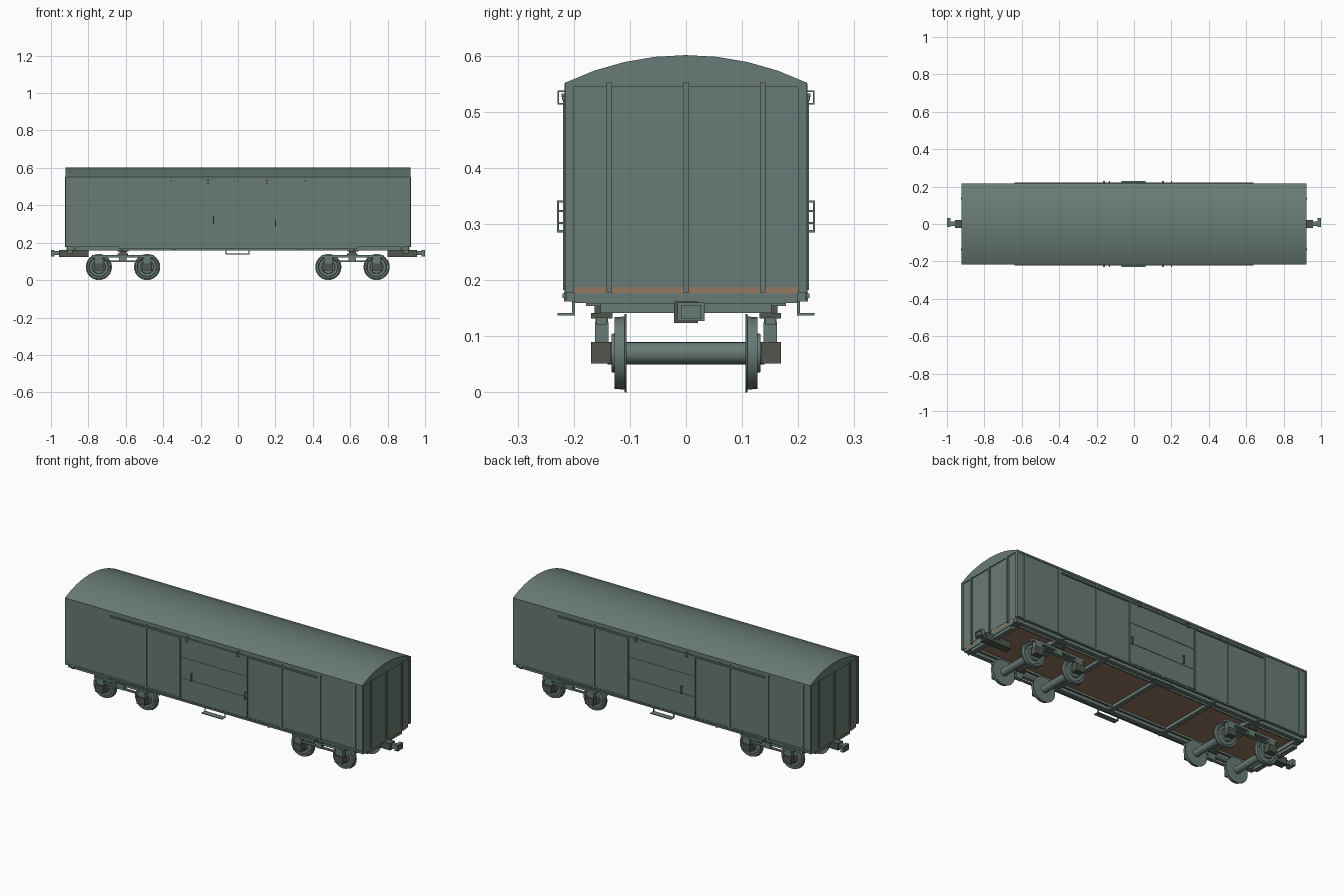
import bpy, bmesh, math
from mathutils import Vector


def material(name, rgb):
    m = bpy.data.materials.new(name)
    m.diffuse_color = (*rgb, 1)
    return m


BODY = material("grey green paint", (0.140, 0.198, 0.181))
DARK = material("dark iron", (0.082, 0.094, 0.075))
WOOD = material("brown floor wood", (0.30, 0.19, 0.115))


def finish(name, bm, mat, smooth=False):
    bmesh.ops.recalc_face_normals(bm, faces=bm.faces[:])
    me = bpy.data.meshes.new(name)
    bm.to_mesh(me)
    bm.free()
    me.materials.append(mat)
    ob = bpy.data.objects.new(name, me)
    bpy.context.collection.objects.link(ob)
    if smooth:
        bpy.ops.object.select_all(action='DESELECT')
        ob.select_set(True)
        bpy.context.view_layer.objects.active = ob
        bpy.ops.object.shade_smooth_by_angle(angle=math.radians(30))
    return ob


def add_box(bm, x0, x1, y0, y1, z0, z1):
    vs = bmesh.ops.create_cube(bm, size=1)["verts"]
    for v in vs:
        v.co = Vector(((x0 + x1) / 2 + v.co.x * (x1 - x0),
                       (y0 + y1) / 2 + v.co.y * (y1 - y0),
                       (z0 + z1) / 2 + v.co.z * (z1 - z0)))


def boxes(name, mat, items, mx=False, my=False):
    """Boxes as (x0,x1,y0,y1,z0,z1), optionally repeated across x and y."""
    bm = bmesh.new()
    for x0, x1, y0, y1, z0, z1 in items:
        for sx in ((1, -1) if mx else (1,)):
            for sy in ((1, -1) if my else (1,)):
                xs, ys = sorted((sx * x0, sx * x1)), sorted((sy * y0, sy * y1))
                add_box(bm, *xs, *ys, z0, z1)
    return finish(name, bm, mat)


def extrude_x(name, mat, profile, x0, x1, smooth=False):
    bm = bmesh.new()
    f = bm.faces.new([bm.verts.new((x0, y, z)) for y, z in profile])
    r = bmesh.ops.extrude_face_region(bm, geom=[f])
    bmesh.ops.translate(bm, vec=(x1 - x0, 0, 0),
                        verts=[v for v in r["geom"] if isinstance(v, bmesh.types.BMVert)])
    return finish(name, bm, mat, smooth)


def lathe_y(bm, cx, cz, rings, n=24):
    """Closed turned shape around the y axis; rings are (y, radius)."""
    loops = [[bm.verts.new((cx + r * math.cos(2 * math.pi * i / n), y,
                            cz + r * math.sin(2 * math.pi * i / n))) for i in range(n)]
             for y, r in rings]
    for a, b in zip(loops, loops[1:]):
        for i in range(n):
            j = (i + 1) % n
            bm.faces.new((a[i], a[j], b[j], b[i]))
    bm.faces.new(loops[0])
    bm.faces.new(loops[-1][::-1])


# Roof: shallow arch in eight strips
R = (0.215 ** 2 + 0.049 ** 2) / (2 * 0.049)
half = math.asin(0.215 / R)
arch = [(R * math.sin(half * k / 4), 0.601 - R + R * math.cos(half * k / 4))
        for k in range(-4, 5)]
extrude_x("arched_roof", BODY, arch + [(0.215, 0.545), (-0.215, 0.545)], -0.922, 0.922, True)

# Walls, corner posts and floor
boxes("side_walls", BODY, [(-0.92, 0.92, 0.200, 0.213, 0.178, 0.55)], my=True)
boxes("end_walls", BODY, [(0.905, 0.917, -0.205, 0.205, 0.187, 0.55)], mx=True)
boxes("corner_posts", BODY, [(0.910, 0.922, 0.200, 0.216, 0.178, 0.552),
                             (0.870, 0.880, 0.212, 0.216, 0.165, 0.55)], True, True)
boxes("floor", WOOD, [(-0.916, 0.916, -0.2, 0.2, 0.177, 0.187)])

# Ribs on the ends and sides
boxes("end_ribs", BODY, [(0.915, 0.925, y - 0.005, y + 0.005, 0.178, 0.552)
                         for y in (-0.137, 0, 0.137)], mx=True)
boxes("side_ribs", BODY, [(x - 0.004, x + 0.004, 0.212, 0.2165, 0.178, 0.55)
                          for x in (0.42, 0.66)], True, True)
boxes("wall_rims", BODY, [(-0.92, 0.92, 0.212, 0.216, 0.542, 0.552),
                          (-0.92, 0.92, 0.212, 0.215, 0.178, 0.186)], my=True)

# Sliding doors with frames and battens
boxes("side_doors", BODY, [(-0.21, 0.21, 0.212, 0.2165, 0.182, 0.52)], my=True)
frame = [(x - 0.004, x + 0.004, 0.216, 0.2195, 0.182, 0.52) for x in (-0.206, 0.206)]
frame += [(-0.21, 0.21, 0.216, 0.2185, z - 0.003, z + 0.003) for z in (0.295, 0.41)]
boxes("door_frames", BODY, frame, my=True)

# Door rails and their brackets
boxes("door_rails", BODY, [(-0.64, 0.64, 0.212, 0.221, 0.520, 0.528),
                           (-0.64, 0.64, 0.212, 0.220, 0.168, 0.176)], my=True)
hang = []
for x in (-0.16, 0.155):
    hang += [(x - 0.005, x + 0.005, 0.226, 0.229, 0.513, 0.538),
             (x - 0.005, x + 0.005, 0.213, 0.229, 0.535, 0.538),
             (x - 0.005, x + 0.005, 0.218, 0.229, 0.513, 0.516)]
hang += [(x - 0.004, x + 0.004, 0.212, 0.222, 0.526, 0.533) for x in (-0.36, 0, 0.36)]
boxes("door_hangers", BODY, hang, my=True)

# Door handles
hand = []
for x in (-0.13, 0.2):
    z0, z1 = (0.30, 0.342) if x < 0 else (0.285, 0.325)
    hand += [(x - 0.003, x + 0.003, 0.226, 0.230, z0, z1),
             (x - 0.003, x + 0.003, 0.214, 0.230, z0, z0 + 0.004),
             (x - 0.003, x + 0.003, 0.214, 0.230, z1 - 0.004, z1)]
boxes("door_handles", BODY, hand, my=True)

# Underframe: long sills, cross beams, end beams
boxes("long_sills", BODY, [(-0.915, 0.915, 0.176, 0.199, 0.159, 0.178),
                           (-0.87, 0.87, 0.150, 0.156, 0.165, 0.178)], my=True)
boxes("cross_beams", BODY, [(x - 0.012, x + 0.012, -0.18, 0.18, 0.160, 0.178)
                            for x in (-0.34, 0, 0.34)])
boxes("bolsters", BODY, [(0.585, 0.645, -0.178, 0.178, 0.154, 0.178)], mx=True)
boxes("end_beams", BODY, [(0.885, 0.912, -0.152, 0.152, 0.141, 0.160),
                          (0.880, 0.916, -0.178, 0.178, 0.157, 0.177)], mx=True)
boxes("sill_brackets", BODY, [(x - 0.006, x + 0.006, 0.198, 0.217, 0.162, 0.178)
                              for x in (0.34, 0.62)], True, True)

# Steps hung below the doors
boxes("door_steps", BODY, [(-0.067, 0.062, 0.198, 0.229, 0.137, 0.141),
                           (-0.067, -0.062, 0.198, 0.203, 0.139, 0.170),
                           (0.057, 0.062, 0.198, 0.203, 0.139, 0.170)], my=True)

# Bogies
for tag, cx in (("rear", -0.615), ("front", 0.612)):
    axles = (cx - 0.129, cx + 0.129)
    side = [(cx - 0.165, cx + 0.165, 0.141, 0.160, 0.120, 0.133),
            (cx - 0.110, cx + 0.110, 0.143, 0.158, 0.098, 0.105)]
    side += [(a - 0.022, a + 0.022, 0.138, 0.162, 0.085, 0.125) for a in axles]
    side += [(cx - 0.02, cx + 0.02, 0.139, 0.161, 0.098, 0.135)]
    boxes(tag + "_bogie_sides", BODY, side, my=True)
    boxes(tag + "_side_bearings", DARK, [(cx - 0.028, cx + 0.028, 0.131, 0.169, 0.132, 0.141),
                                         (cx - 0.018, cx + 0.018, 0.137, 0.163, 0.140, 0.156)], my=True)
    boxes(tag + "_axle_boxes", DARK, [(a - 0.025, a + 0.025, 0.134, 0.169, 0.051, 0.090)
                                      for a in axles], my=True)
    bm = bmesh.new()
    for a in axles:
        lathe_y(bm, a, 0.07, [(-0.14, 0.02), (0.14, 0.02)], 16)
        for s in (1, -1):
            lathe_y(bm, a, 0.07, [(s * y, r) for y, r in (
                (0.106, 0.070), (0.109, 0.070), (0.110, 0.065), (0.127, 0.064),
                (0.127, 0.054), (0.123, 0.050), (0.123, 0.036), (0.133, 0.034))])
    finish(tag + "_wheelsets", bm, BODY, True)

# Couplers
boxes("coupler_pockets", DARK, [(0.80, 0.958, -0.021, 0.021, 0.124, 0.162)], mx=True)
boxes("coupler_shanks", BODY, [(0.955, 0.988, -0.010, 0.014, 0.133, 0.156)], mx=True)
boxes("coupler_heads", BODY, [(0.982, 1.0, -0.015, -0.008, 0.127, 0.160),
                              (0.982, 1.0, 0.026, 0.033, 0.127, 0.160),
                              (0.982, 1.0, -0.015, 0.033, 0.127, 0.132),
                              (0.982, 1.0, -0.015, 0.033, 0.155, 0.160),
                              (0.980, 0.992, -0.015, 0.033, 0.127, 0.160)], mx=True)
